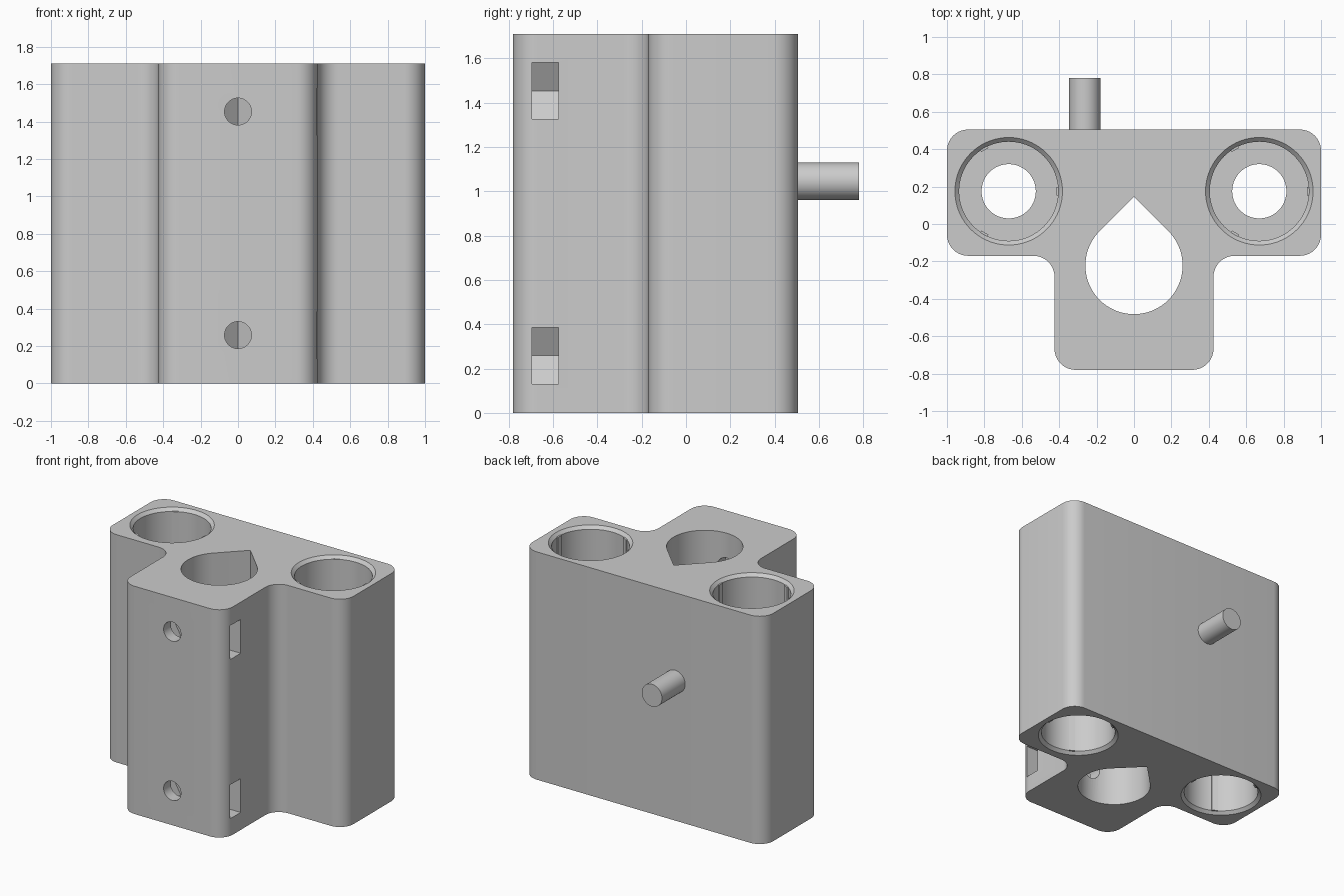
import bpy, bmesh
from math import pi, sin, cos, radians
from mathutils import Matrix, Vector

old = bpy.data.objects.get("Cube")
if old:
    bpy.data.objects.remove(old, do_unlink=True)

H = 1.71            # block height
BORE_X, BORE_Y = 0.67, 0.175

grey = bpy.data.materials.new("light grey plastic")
grey.use_nodes = True
grey.diffuse_color = (0.6, 0.6, 0.6, 1)
grey.node_tree.nodes["Principled BSDF"].inputs["Base Color"].default_value = (0.6, 0.6, 0.6, 1)


def to_object(name, bm):
    bmesh.ops.recalc_face_normals(bm, faces=bm.faces)
    mesh = bpy.data.meshes.new(name)
    bm.to_mesh(mesh)
    bm.free()
    mesh.materials.append(grey)
    obj = bpy.data.objects.new(name, mesh)
    bpy.context.collection.objects.link(obj)
    return obj


def prism(name, points, z0, z1):
    bm = bmesh.new()
    face = bm.faces.new([bm.verts.new((x, y, z0)) for x, y in points])
    ext = bmesh.ops.extrude_face_region(bm, geom=[face])
    top = [v for v in ext["geom"] if isinstance(v, bmesh.types.BMVert)]
    bmesh.ops.translate(bm, verts=top, vec=(0, 0, z1 - z0))
    return to_object(name, bm)


def rod_y(name, x, z, y0, y1, radius, sides=48):
    bm = bmesh.new()
    place = Matrix.Translation((x, (y0 + y1) / 2, z)) @ Matrix.Rotation(pi / 2, 4, 'X')
    bmesh.ops.create_cone(bm, cap_ends=True, segments=sides, radius1=radius,
                          radius2=radius, depth=y1 - y0, matrix=place)
    return to_object(name, bm)


def box(name, lo, hi, turn=Matrix()):
    lo, hi = Vector(lo), Vector(hi)
    bm = bmesh.new()
    bmesh.ops.create_cube(bm, size=1, matrix=turn @ Matrix.Translation((lo + hi) / 2)
                          @ Matrix.Diagonal((*(hi - lo), 1)))
    return to_object(name, bm)


def lathe(name, profile, x, y, steps=72):
    bm = bmesh.new()
    verts = [bm.verts.new((r, 0, z)) for r, z in profile]
    edges = [bm.edges.new(pair) for pair in zip(verts, verts[1:])]
    bmesh.ops.spin(bm, geom=verts + edges, cent=(0, 0, 0), axis=(0, 0, 1),
                   angle=2 * pi, steps=steps)
    bmesh.ops.remove_doubles(bm, verts=bm.verts, dist=1e-4)
    bmesh.ops.translate(bm, verts=bm.verts, vec=(x, y, 0))
    return to_object(name, bm)


def cut(target, cutter):
    mod = target.modifiers.new("cut", 'BOOLEAN')
    mod.operation, mod.solver, mod.object = 'DIFFERENCE', 'EXACT', cutter
    with bpy.context.temp_override(object=target, active_object=target):
        bpy.ops.object.modifier_apply(modifier=mod.name)
    bpy.data.objects.remove(cutter, do_unlink=True)


def fillet(points, radius, steps=10):
    """Round every right-angled corner of an outline."""
    out = []
    for i, p in enumerate(points):
        p = Vector(p)
        a = (Vector(points[i - 1]) - p).normalized()
        b = (Vector(points[(i + 1) % len(points)]) - p).normalized()
        centre = p + (a + b) * radius
        for k in range(steps + 1):
            t = pi / 2 * k / steps
            out.append(centre - (b * cos(t) + a * sin(t)) * radius)
    return out


# T-shaped block
half = [(0.425, -0.78), (0.425, -0.17), (1, -0.17), (1, 0.505)]
outline = half + [(-x, y) for x, y in reversed(half)]
block = prism("carriage_block", fillet(outline, 0.113), 0, H)

# Teardrop passage through the stem
arc = [radians(45 - 270 * i / 54) for i in range(55)]
drop = [(0.26 * cos(t), -0.222 + 0.26 * sin(t)) for t in arc] + [(0, 0.146)]
cut(block, prism("teardrop_cutter", drop, -0.1, H + 0.1))

# Bearing pockets from both ends, with a thin shoulder in the middle
lower = [(0, -0.02), (0.3075, -0.02), (0.265, 0.0225), (0.265, 0.82), (0.145, 0.82)]
pocket = lower + [(r, H - z) for r, z in reversed(lower)]
for side in (-1, 1):
    cut(block, lathe("bore_cutter", pocket, side * BORE_X, BORE_Y))

# Screw holes and side-loading nut slots
for z in (0.258, 1.453):
    cut(block, rod_y("screw_cutter", 0, z, -0.9, -0.3, 0.072))
    cut(block, box("slot_cutter", (0, -0.695, z - 0.127), (0.6, -0.575, z + 0.127)))
    bm = bmesh.new()
    corners = [bm.verts.new((0.1466 * cos(i * pi / 3), -0.695, z + 0.1466 * sin(i * pi / 3)))
               for i in range(6)]
    face = bm.faces.new(corners)
    ext = bmesh.ops.extrude_face_region(bm, geom=[face])
    bmesh.ops.translate(bm, vec=(0, 0.12, 0),
                        verts=[v for v in ext["geom"] if isinstance(v, bmesh.types.BMVert)])
    cut(block, to_object("nut_cutter", bm))

# Grip ribs inside the bearing pockets
for side, label in ((-1, "right"), (1, "left")):
    for i in range(3):
        turn = (Matrix.Translation((side * BORE_X, BORE_Y, 0))
                @ Matrix.Rotation(i * 2 * pi / 3, 4, 'Z'))
        box(f"{label}_bore_rib_{i + 1}", (0.255, -0.022, 0.02), (0.272, 0.022, H - 0.02), turn)

# Peg on the back
peg = rod_y("back_peg", -0.263, 1.045, 0.46, 0.78, 0.084)

# Smooth curved walls, keep edges sharp
bpy.ops.object.select_all(action='DESELECT')
for obj in (block, peg):
    obj.select_set(True)
bpy.context.view_layer.objects.active = block
bpy.ops.object.shade_smooth_by_angle(angle=radians(30))
